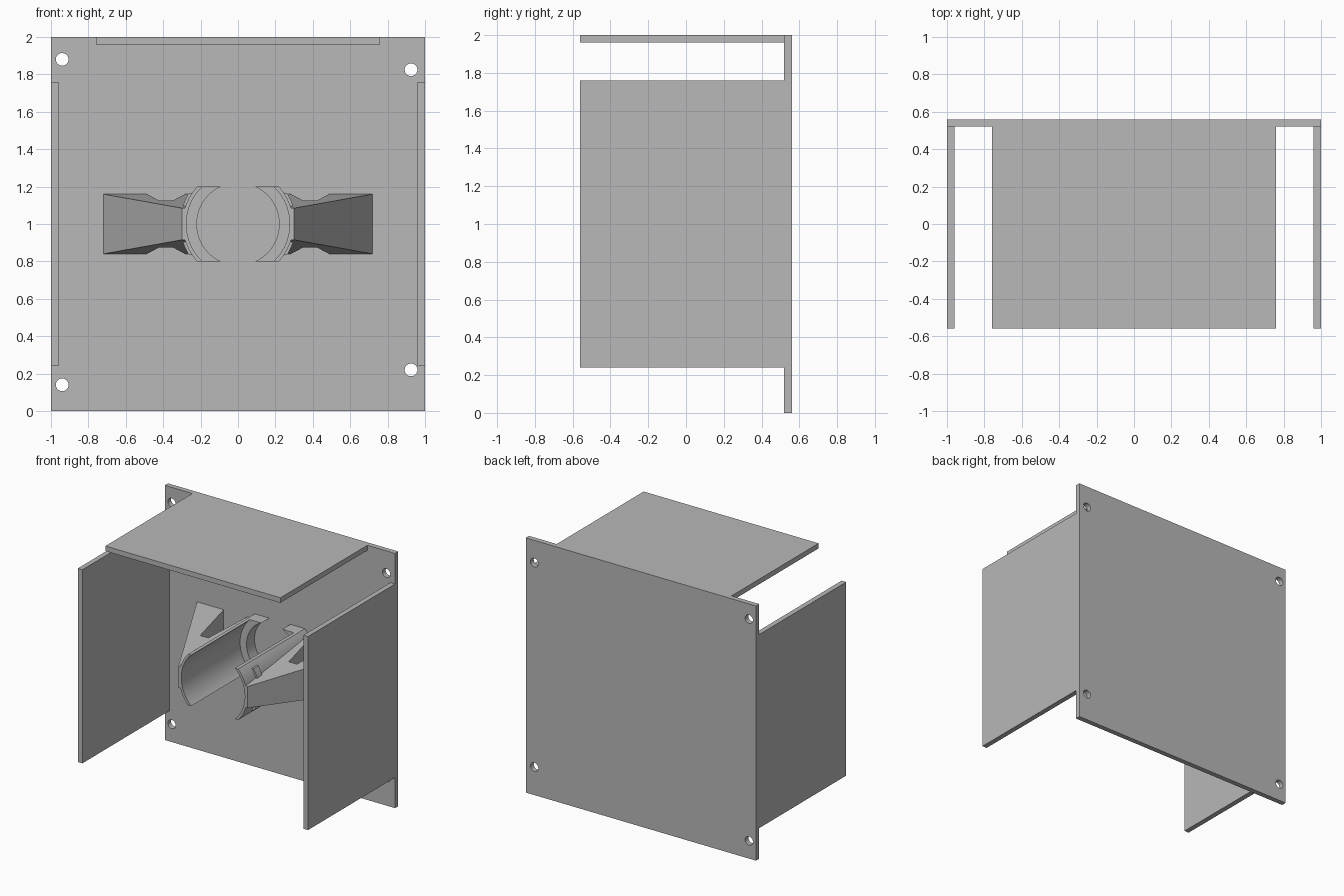
import bpy, bmesh, math

cube = bpy.data.objects.get("Cube")
if cube:
    bpy.data.objects.remove(cube, do_unlink=True)

grey = bpy.data.materials.new("plain grey")
grey.use_nodes = True
grey.diffuse_color = (0.48, 0.48, 0.48, 1)
grey.node_tree.nodes["Principled BSDF"].inputs["Base Color"].default_value = (0.48, 0.48, 0.48, 1)

MID = 1.0           # height of the holder axis
WALL = 0.52         # front face of the back plate
FRONT = -0.31       # front end of the holder


def finish(name, bm):
    bmesh.ops.recalc_face_normals(bm, faces=bm.faces)
    mesh = bpy.data.meshes.new(name)
    bm.to_mesh(mesh)
    bm.free()
    mesh.materials.append(grey)
    ob = bpy.data.objects.new(name, mesh)
    bpy.context.collection.objects.link(ob)
    return ob


def loft(name, rings):
    """Closed solid through rings with equal point counts."""
    bm = bmesh.new()
    loops = [[bm.verts.new(p) for p in ring] for ring in rings]
    n = len(loops[0])
    for a, b in zip(loops, loops[1:]):
        for i in range(n):
            j = (i + 1) % n
            bm.faces.new((a[i], a[j], b[j], b[i]))
    bm.faces.new(loops[0])
    bm.faces.new(loops[-1])
    return finish(name, bm)


def box(name, x0, x1, y0, y1, z0, z1):
    plan = [(x0, y0), (x1, y0), (x1, y1), (x0, y1)]
    return loft(name, [[(x, y, z) for x, y in plan] for z in (z0, z1)])


def rod(name, x, z, r, y0, y1, sides=48):
    angles = [math.tau * i / sides for i in range(sides)]
    return loft(name, [[(x + r * math.cos(a), y, z + r * math.sin(a)) for a in angles]
                       for y in (y0, y1)])


def cut(ob, cutter):
    cutter.hide_render = True
    cutter.hide_viewport = True
    mod = ob.modifiers.new("cut", 'BOOLEAN')
    mod.operation = 'DIFFERENCE'
    mod.solver = 'EXACT'
    mod.object = cutter


def mirror(ob):
    mod = ob.modifiers.new("mirror", 'MIRROR')
    mod.use_mirror_merge = False


def jaw(name, r_in, r_out, y0, y1, half, steps=32):
    """Side arc of a tube, trimmed flat above and below."""
    def arc(r):
        lim = math.asin(half / r)
        return [(r * math.cos(t), r * math.sin(t))
                for t in (lim * (2 * i / steps - 1) for i in range(steps + 1))]
    outline = arc(r_out) + arc(r_in)[::-1]
    ob = loft(name, [[(x, y, MID + z) for x, z in outline] for y in (y0, y1)])
    bpy.ops.object.select_all(action='DESELECT')
    ob.select_set(True)
    bpy.context.view_layer.objects.active = ob
    bpy.ops.object.shade_smooth_by_angle(angle=math.radians(30))
    mirror(ob)
    return ob


# Back plate with four screw holes
plate = box("back_plate", -1, 1, WALL, 0.56, 0, 2)
for x, z in [(-0.94, 1.88), (0.925, 1.825), (0.925, 0.22), (-0.94, 0.14)]:
    cut(plate, rod("hole_cutter", x, z, 0.034, 0.4, 0.7, 32))

# Shielding panels
box("top_panel", -0.76, 0.76, -0.56, WALL, 1.96, 2)
mirror(box("side_panel", 0.96, 1, -0.56, WALL, 0.24, 1.76))

# Split tube holder: thin jaws, outer band and inner stop at the wall
jaw("holder_jaw", 0.276, 0.296, FRONT, WALL, 0.2)
jaw("holder_band", 0.286, 0.31, -0.18, -0.12, 0.165)
jaw("holder_stop", 0.22, 0.29, 0.42, WALL, 0.2)

# Tapered gussets bracing the holder, with a slot beside the tube
ends = [(FRONT, 0.3, 0.085), (WALL, 0.72, 0.16)]
gusset = loft("gusset", [[(0.15, y, MID - h), (x, y, MID - h), (x, y, MID + h), (0.15, y, MID + h)]
                         for y, x, h in ends])
cut(gusset, rod("tube_cutter", 0, MID, 0.286, -0.6, 0.6, 96))
slot = [(0.35, 0.13), (0.42, 0.13), (0.49, WALL + 0.01), (0.28, WALL + 0.01)]
cut(gusset, loft("slot_cutter", [[(x, y, z) for x, y in slot] for z in (0.7, 1.3)]))
mirror(gusset)
